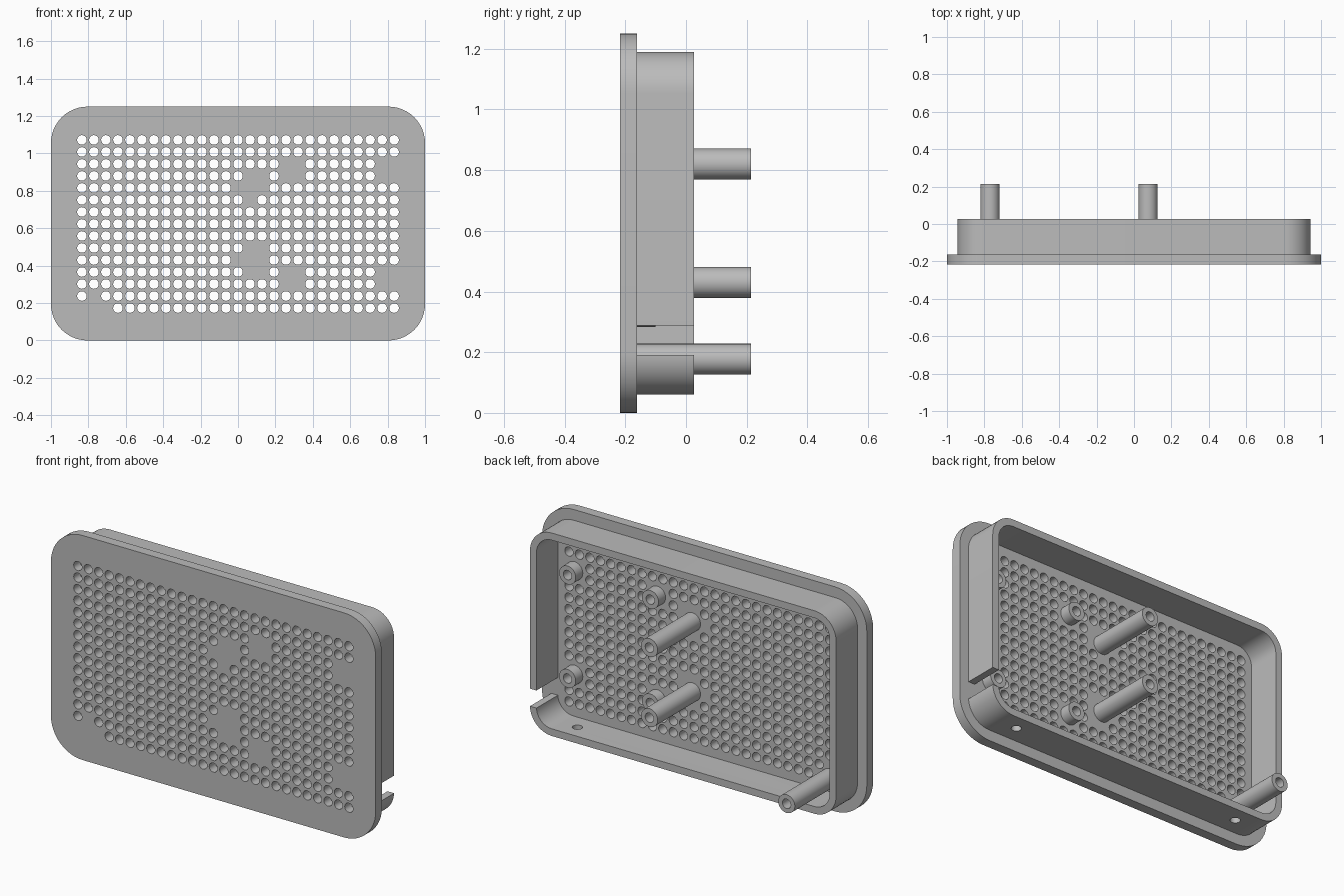
import bpy, bmesh
from math import cos, sin, pi, hypot, radians

old = bpy.data.objects.get("Cube")
if old:
    bpy.data.objects.remove(old, do_unlink=True)

grey = bpy.data.materials.new("plain grey")
grey.use_nodes = True
COLOUR = (0.5, 0.5, 0.5, 1)
grey.diffuse_color = COLOUR
grey.node_tree.nodes["Principled BSDF"].inputs["Base Color"].default_value = COLOUR

MID_Z = 0.625
FRONT, FLOOR, RIM, TIP = -0.217, -0.162, 0.026, 0.215
PITCH = 0.0642


def circle(x, z, r, n=24):
    return [(x + r * cos(2 * pi * i / n), z + r * sin(2 * pi * i / n)) for i in range(n)]


def rounded_rect(w, h, r, n=12):
    """Outline in x and z with half sizes w, h and corner radius r."""
    pts = []
    for k, (sx, sz) in enumerate([(1, 1), (-1, 1), (-1, -1), (1, -1)]):
        for i in range(n + 1):
            a = (k + i / n) * pi / 2
            pts.append((sx * (w - r) + r * cos(a), MID_Z + sz * (h - r) + r * sin(a)))
    return pts


def prisms(name, outlines, y0, y1):
    """One object made of closed outlines extruded from y0 to y1."""
    bm = bmesh.new()
    for pts in outlines:
        a = [bm.verts.new((x, y0, z)) for x, z in pts]
        b = [bm.verts.new((x, y1, z)) for x, z in pts]
        bm.faces.new(a)
        bm.faces.new(b[::-1])
        for i in range(len(pts)):
            j = (i + 1) % len(pts)
            bm.faces.new((a[j], a[i], b[i], b[j]))
    bmesh.ops.recalc_face_normals(bm, faces=bm.faces)
    mesh = bpy.data.meshes.new(name)
    bm.to_mesh(mesh)
    bm.free()
    mesh.materials.append(grey)
    obj = bpy.data.objects.new(name, mesh)
    bpy.context.collection.objects.link(obj)
    return obj


def activate(obj):
    bpy.ops.object.select_all(action='DESELECT')
    obj.select_set(True)
    bpy.context.view_layer.objects.active = obj


def cut(obj, cutter):
    mod = obj.modifiers.new("cut", 'BOOLEAN')
    mod.operation = 'DIFFERENCE'
    mod.solver = 'EXACT'
    mod.object = cutter
    activate(obj)
    bpy.ops.object.modifier_apply(modifier=mod.name)
    bpy.data.objects.remove(cutter, do_unlink=True)


def smooth(obj):
    activate(obj)
    bpy.ops.object.shade_smooth_by_angle(angle=radians(30))


# Posts: three tall ones and four short ones
tall = [(0.075, 0.82), (0.075, 0.43), (-0.77, 0.177)]
short = [(x, z) for x in (0.29, 0.80) for z in (0.91, 0.334)]
for kind, centres, top in (("tall_post", tall, TIP), ("short_post", short, -0.1)):
    for x, z in centres:
        post = prisms(kind, [circle(x, z, 0.051, 32)], FLOOR, top)
        cut(post, prisms("bore", [circle(x, z, 0.026)], FLOOR + 0.005, top + 0.1))
        smooth(post)

# Front plate, perforated except where the posts stand
plate = prisms("front_plate", [rounded_rect(1, MID_Z, 0.195)], FRONT, FLOOR)
holes = []
for col in range(27):
    for row in range(15):
        x, z = (col - 13) * PITCH, 1.072 - row * PITCH
        if all(hypot(x - px, z - pz) > 0.085 for px, pz in tall + short):
            holes.append(circle(x, z, 0.0255))
cut(plate, prisms("hole_cutter", holes, FRONT - 0.1, FLOOR + 0.1))
smooth(plate)

# Surrounding wall
wall = prisms("wall", [rounded_rect(0.943, 0.565, 0.135)], FLOOR, RIM)
cut(wall, prisms("cavity", [rounded_rect(0.903, 0.525, 0.095)], FLOOR - 0.1, RIM + 0.1))

# Cable gap in the left wall
cut(wall, prisms("gap", [[(0.85, 0.19), (1.1, 0.19), (1.1, 0.288), (0.85, 0.288)]],
                 FLOOR - 0.1, RIM + 0.1))

# Screw holes through the top and bottom walls
for x in (-0.714, 0.714):
    drill = prisms("drill", [circle(x, 0, 0.026)], -0.2, 1.4)
    drill.rotation_euler.x = pi / 2
    drill.location = (0, -0.064, 0)
    drill.location.z = 0.2
    drill.scale.y = -1
    bpy.context.view_layer.update()
    cut(wall, drill)
smooth(wall)
